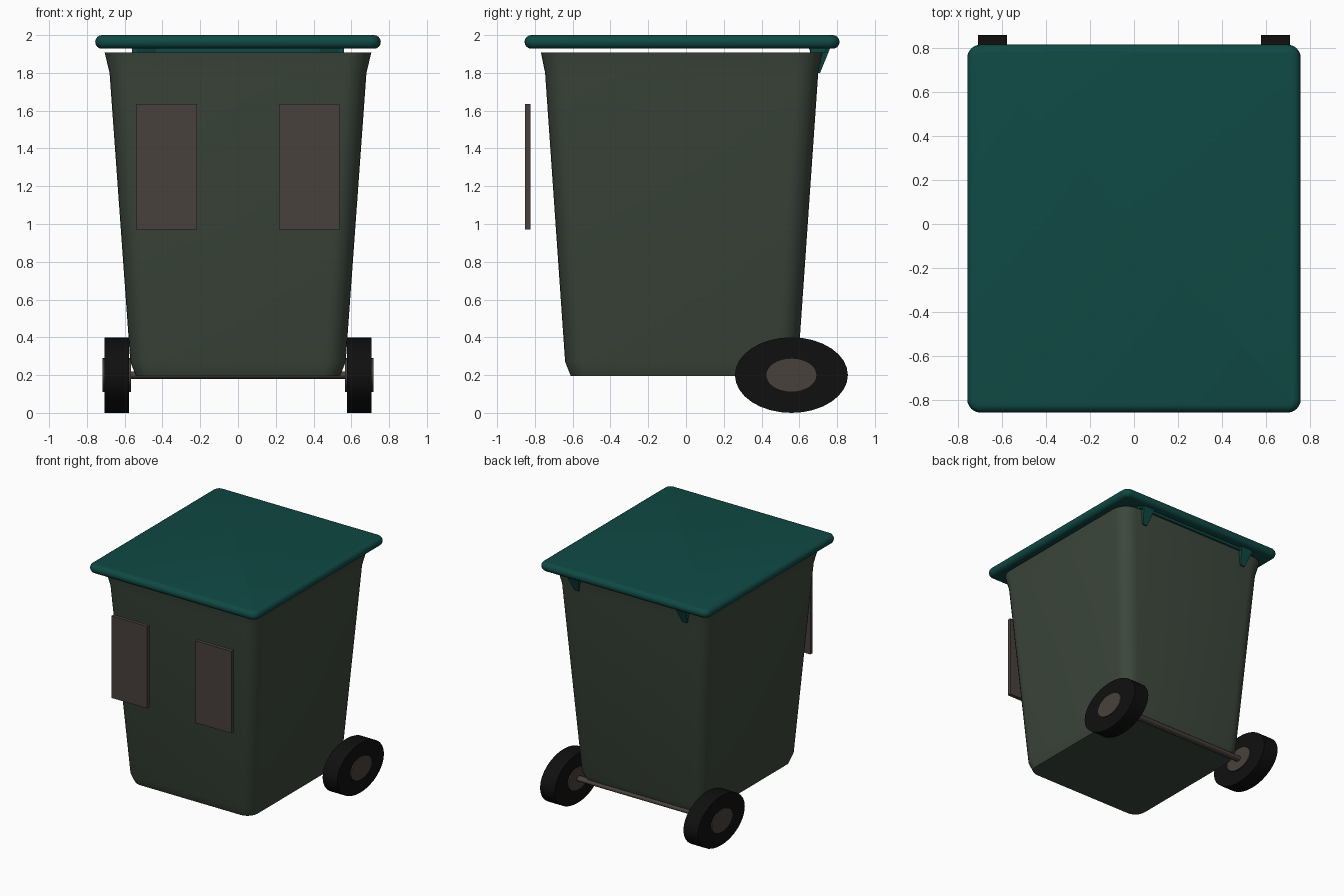
import bpy, bmesh, math
from mathutils import Matrix, Vector

if "Cube" in bpy.data.objects:
    bpy.data.objects.remove(bpy.data.objects["Cube"])


def material(name, rgb):
    m = bpy.data.materials.new(name)
    m.diffuse_color = (*rgb, 1)
    m.use_nodes = True
    m.node_tree.nodes["Principled BSDF"].inputs["Base Color"].default_value = m.diffuse_color
    return m


GREEN = material("grey_green_plastic", (0.046, 0.064, 0.046))
TEAL = material("teal_plastic", (0.005, 0.067, 0.058))
BROWN = material("brown_grey", (0.066, 0.053, 0.045))
BLACK = material("black_rubber", (0.005, 0.005, 0.005))


def finish(bm, name, mat, angle=40):
    bmesh.ops.recalc_face_normals(bm, faces=bm.faces)
    me = bpy.data.meshes.new(name)
    bm.to_mesh(me)
    bm.free()
    me.materials.append(mat)
    ob = bpy.data.objects.new(name, me)
    bpy.context.collection.objects.link(ob)
    bpy.ops.object.select_all(action='DESELECT')
    ob.select_set(True)
    bpy.context.view_layer.objects.active = ob
    bpy.ops.object.shade_smooth_by_angle(angle=math.radians(angle))
    return ob


def rounded_ring(bm, cy, hx, hy, r, z, seg=6):
    """Rounded rectangle loop of vertices at height z."""
    ring = []
    for k, (sx, sy) in enumerate([(1, 1), (-1, 1), (-1, -1), (1, -1)]):
        for i in range(seg + 1):
            a = math.pi / 2 * (k + i / seg)
            ring.append(bm.verts.new((sx * (hx - r) + r * math.cos(a),
                                      cy + sy * (hy - r) + r * math.sin(a), z)))
    return ring


def loft(rings_spec, name, mat, cap_top):
    bm = bmesh.new()
    rings = [rounded_ring(bm, *s) for s in rings_spec]
    n = len(rings[0])
    for a, b in zip(rings, rings[1:]):
        for i in range(n):
            j = (i + 1) % n
            bm.faces.new((a[i], a[j], b[j], b[i]))
    bm.faces.new(rings[0])
    if cap_top:
        bm.faces.new(rings[-1])
    return finish(bm, name, mat)


def block(name, mat, x, y, z, top=None):
    """Box from ranges; top gives different x and y ranges for the upper face."""
    bm = bmesh.new()
    bmesh.ops.create_cube(bm, size=1)
    for v in bm.verts:
        rx, ry = top if (top and v.co.z > 0) else (x, y)
        v.co = Vector((rx[v.co.x > 0], ry[v.co.y > 0], z[v.co.z > 0]))
    return finish(bm, name, mat, 30)


def x_cylinder(name, mat, x0, x1, ry, rz, seg=32):
    """Elliptical cylinder along x on the axle line."""
    bm = bmesh.new()
    bmesh.ops.create_cone(bm, cap_ends=True, segments=seg,
                          radius1=1, radius2=1, depth=1)
    bm.transform(Matrix.Translation(((x0 + x1) / 2, 0.558, 0.2))
                 @ Matrix.Diagonal((x1 - x0, ry, rz, 1))
                 @ Matrix.Rotation(math.pi / 2, 4, 'Y'))
    return finish(bm, name, mat)


# Tapered open bin body with flared rim
loft([(-0.023, 0.54, 0.587, 0.09, 0.196),
      (-0.023, 0.57, 0.617, 0.11, 0.27),
      (-0.023, 0.68, 0.723, 0.12, 1.80),
      (-0.023, 0.706, 0.745, 0.13, 1.908)], "bin_body", GREEN, False)

# Lid slab with a half-round edge
R = 0.036
lid = []
for i in range(9):
    t = math.pi * (i / 8 - 0.5)
    o = R * (math.cos(t) - 1)
    lid.append((-0.021, 0.756 + o, 0.834 + o, 0.06 + o, 1.964 + R * math.sin(t)))
loft(lid, "lid", TEAL, True)

# Hinge bar under the back of the lid
block("hinge_bar", TEAL, (-0.56, 0.56), (0.66, 0.74), (1.908, 1.932))

# Parts repeated on both sides
for s, side in ((-1, "left"), (1, "right")):
    def span(a, b):
        return tuple(sorted((s * a, s * b)))
    block(f"hinge_{side}", TEAL, span(0.465, 0.505), (0.69, 0.71), (1.80, 1.935),
          top=(span(0.43, 0.54), (0.65, 0.765)))
    block(f"front_panel_{side}", BROWN, span(0.217, 0.538), (-0.852, -0.822), (0.972, 1.636))
    x_cylinder(f"tyre_{side}", BLACK, *span(0.577, 0.708), 0.299, 0.2)
    x_cylinder(f"hub_{side}", BROWN, *span(0.567, 0.717), 0.135, 0.09)

# Axle
x_cylinder("axle", BROWN, -0.58, 0.58, 0.03, 0.02, 16)
